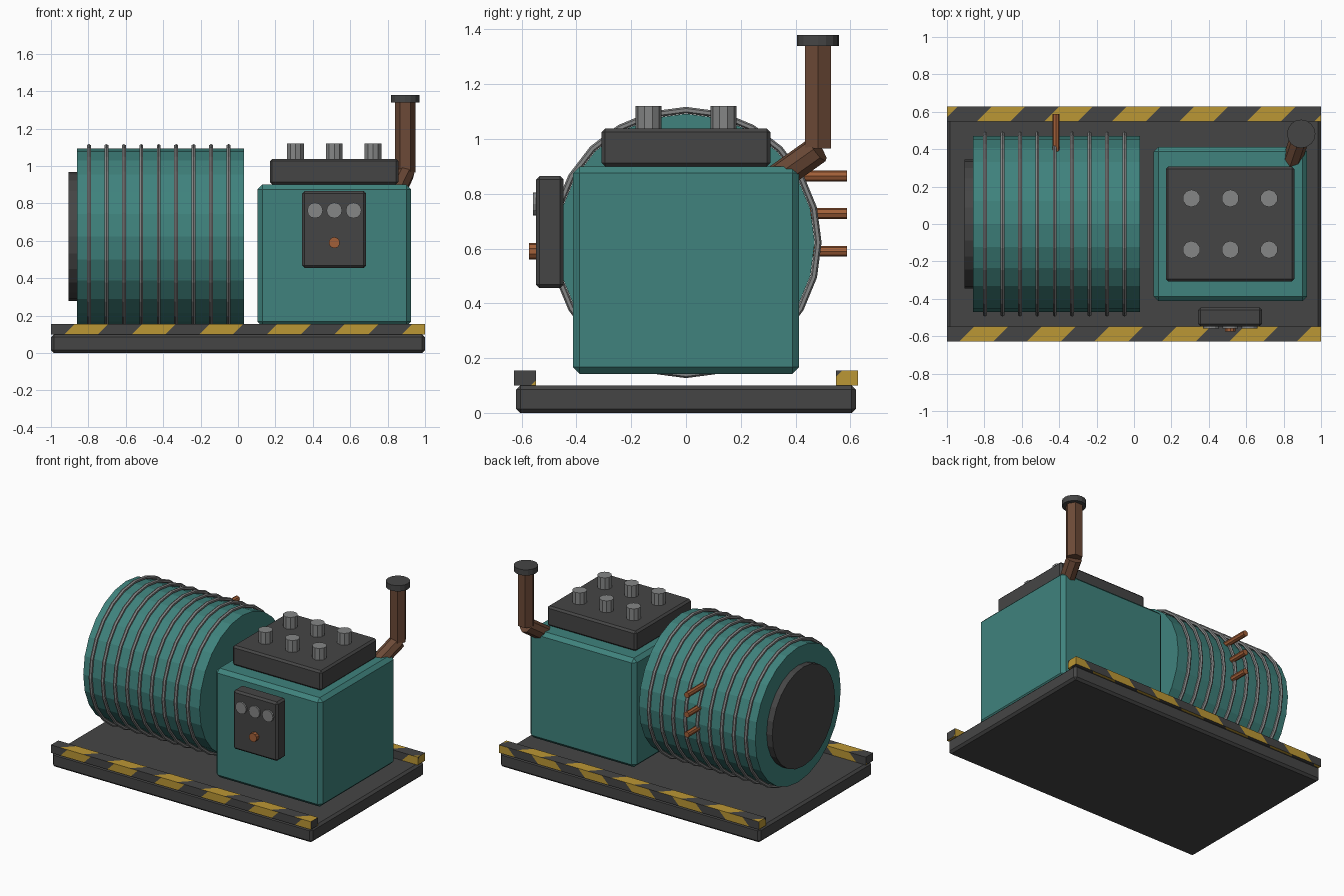
import bpy, bmesh, math
from mathutils import Vector

if "Cube" in bpy.data.objects:
    bpy.data.objects.remove(bpy.data.objects["Cube"])


def material(name, rgb):
    m = bpy.data.materials.new(name)
    m.diffuse_color = (*rgb, 1)
    m.use_nodes = True
    m.node_tree.nodes["Principled BSDF"].inputs["Base Color"].default_value = m.diffuse_color
    return m


TEAL = material("teal paint", (0.05, 0.225, 0.205))
DARK = material("dark steel", (0.06, 0.06, 0.06))
GREY = material("bare metal", (0.235, 0.24, 0.24))
YELLOW = material("hazard yellow", (0.50, 0.31, 0.035))
BROWN = material("rusty pipe", (0.15, 0.068, 0.038))
COPPER = material("copper", (0.36, 0.115, 0.04))


def box(name, lo, hi, mat, bevel=0.0):
    lo, hi = Vector(lo), Vector(hi)
    bpy.ops.mesh.primitive_cube_add(size=1, location=(lo + hi) / 2)
    o = bpy.context.object
    o.name = name
    for v in o.data.vertices:
        v.co = v.co * (hi - lo)
    o.data.materials.append(mat)
    if bevel:
        b = o.modifiers.new("bevel", "BEVEL")
        b.width, b.segments = bevel, 1
    return o


def rod(name, a, b, r, mat, sides, spin=0.0):
    """Cylinder running from point a to point b."""
    a, b = Vector(a), Vector(b)
    bpy.ops.mesh.primitive_cylinder_add(vertices=sides, radius=r, depth=(b - a).length)
    o = bpy.context.object
    o.name = name
    o.rotation_mode = "QUATERNION"
    o.rotation_quaternion = (b - a).to_track_quat("Z", "Y")
    o.location = (a + b) / 2
    o.data.materials.append(mat)
    if spin:
        for v in o.data.vertices:
            x, y = v.co.x, v.co.y
            v.co.x = x * math.cos(spin) - y * math.sin(spin)
            v.co.y = x * math.sin(spin) + y * math.cos(spin)
    return o


# Hazard stripes: cut each side of a rail diagonally, then colour by band
PERIOD, PHASE = 0.361, 0.055
STRIPE_DIRS = [Vector((0, 1, -1)), Vector((1, 0, -1)), Vector((1, -1, 0))]


def main_axis(n):
    return max(range(3), key=lambda i: abs(n[i]))


def stripe(o):
    o.data.materials.append(YELLOW)
    bm = bmesh.new()
    bm.from_mesh(o.data)
    bm.normal_update()
    loc = o.location
    for axis, d in enumerate(STRIPE_DIRS):
        for k in range(-11, 12):
            faces = [f for f in bm.faces if main_axis(f.normal) == axis]
            geom = set(faces)
            for f in faces:
                geom.update(f.edges)
                geom.update(f.verts)
            level = PHASE + k * PERIOD / 2 - loc.dot(d)
            bmesh.ops.bisect_plane(bm, geom=list(geom), plane_no=d,
                                   plane_co=d * (level / d.length_squared))
            bm.normal_update()
    for f in bm.faces:
        level = (f.calc_center_median() + loc).dot(STRIPE_DIRS[main_axis(f.normal)])
        f.material_index = int((level - PHASE) % PERIOD < PERIOD / 2)
    bm.to_mesh(o.data)
    bm.free()


# Skid base and striped rails
box("base_plate", (-1, -0.62, 0), (1, 0.62, 0.1), DARK, 0.015)
stripe(box("front_rail", (-1, -0.628, 0.1), (1, -0.548, 0.155), DARK))
stripe(box("back_rail", (-1, 0.548, 0.1), (1, 0.628, 0.155), DARK))

# Generator drum with cooling rings and end cap
CZ = 0.622
rod("drum", (-0.862, 0, CZ), (0.033, 0, CZ), 0.47, TEAL, 24)
rod("drum_end_cap", (-0.905, 0, CZ), (-0.84, 0, CZ), 0.345, DARK, 24)
for i in range(9):
    bpy.ops.mesh.primitive_torus_add(
        major_radius=0.483, minor_radius=0.012, major_segments=24, minor_segments=6,
        location=(-0.797 + i * 0.0933, 0, CZ), rotation=(0, math.pi / 2, 0))
    ring = bpy.context.object
    ring.name = f"cooling_ring_{i + 1}"
    ring.data.materials.append(GREY)

# Terminal rods behind the drum
for i, z in enumerate((0.59, 0.728, 0.865)):
    rod(f"terminal_{i + 1}", (-0.417, 0.38, z), (-0.417, 0.588, z), 0.02, COPPER, 8)

# Engine block, head and bolts
box("engine_block", (0.105, -0.413, 0.142), (0.925, 0.413, 0.9), TEAL, 0.025)
box("engine_head", (0.17, -0.308, 0.9), (0.857, 0.308, 1.038), DARK, 0.013)
for i, x in enumerate((0.307, 0.515, 0.722)):
    for j, y in enumerate((-0.137, 0.137)):
        rod(f"head_bolt_{i + 1}_{j + 1}", (x, y, 1.02), (x, y, 1.12), 0.047, GREY, 10)

# Control panel with gauges and knob
box("control_panel", (0.343, -0.547, 0.455), (0.685, -0.447, 0.865), DARK, 0.013)
for i, x in enumerate((0.412, 0.515, 0.618)):
    rod(f"gauge_{i + 1}", (x, -0.53, 0.762), (x, -0.559, 0.762), 0.042, GREY, 12)
rod("panel_knob", (0.515, -0.53, 0.59), (0.515, -0.574, 0.59), 0.03, COPPER, 10)

# Exhaust elbow, stack and cap
PX, PY = 0.894, 0.482
rod("exhaust_elbow", (0.835, 0.31, 0.84), (PX, PY, 0.962), 0.052, BROWN, 8)
rod("exhaust_stack", (PX, PY, 0.965), (PX, PY, 1.345), 0.055, BROWN, 6, math.pi / 2)
rod("exhaust_cap", (PX, PY, 1.34), (PX, PY, 1.38), 0.076, DARK, 16)
